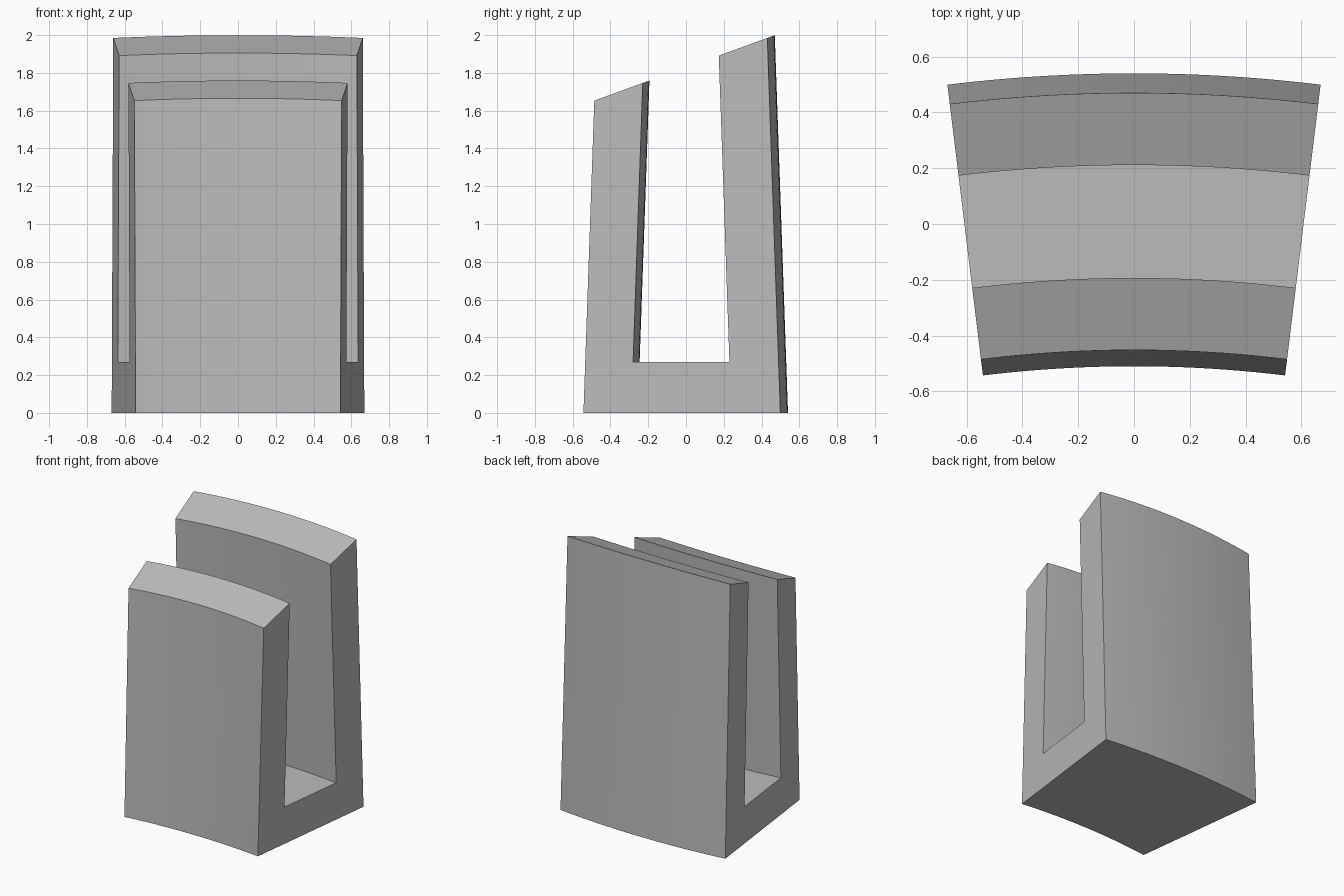
import bpy, bmesh, math

cube = bpy.data.objects.get("Cube")
if cube:
    bpy.data.objects.remove(cube, do_unlink=True)

AXIS_Y = -4.98                    # centre of the arc the block follows
HALF_ANGLE = math.radians(6.96)
SEGMENTS = 24
TAPER = 0.035                     # lean of every wall
SLOPE = math.tan(math.radians(20))  # slope of both wall tops
FLOOR = 0.27                      # slot floor height

grey = bpy.data.materials.new("plain grey")
grey.use_nodes = True
colour = (0.5, 0.5, 0.5, 1)
grey.diffuse_color = colour
grey.node_tree.nodes["Principled BSDF"].inputs["Base Color"].default_value = colour


def wall_top(base_y, lean, peak_y, peak_z, c):
    """Point where a leaning curved wall meets its flat sloping top."""
    r = base_y - AXIS_Y
    z = (peak_z + SLOPE * (r * c + AXIS_Y - peak_y)) / (1 - SLOPE * lean * c)
    return r + lean * z, z


def section(angle):
    """U-shaped cross-section as (radius, height) at one angle of the arc."""
    c = math.cos(angle)
    front, slot_front, slot_back, back = -0.51, -0.255, 0.278, 0.54
    tall, short = (0.472, 2.0), (-0.192, 1.76)
    return [
        (front - AXIS_Y, 0),
        (back - AXIS_Y, 0),
        wall_top(back, -TAPER, *tall, c),
        wall_top(slot_back, -TAPER, *tall, c),
        (slot_back - TAPER * FLOOR - AXIS_Y, FLOOR),
        (slot_front + TAPER * FLOOR - AXIS_Y, FLOOR),
        wall_top(slot_front, TAPER, *short, c),
        wall_top(front, TAPER, *short, c),
    ]


# Sweep the section along the arc and close both ends
bm = bmesh.new()
rings = []
for i in range(SEGMENTS + 1):
    a = HALF_ANGLE * (2 * i / SEGMENTS - 1)
    rings.append([bm.verts.new((r * math.sin(a), r * math.cos(a) + AXIS_Y, z))
                  for r, z in section(a)])
for near, far in zip(rings, rings[1:]):
    for j in range(len(near)):
        k = (j + 1) % len(near)
        bm.faces.new((near[j], near[k], far[k], far[j]))
bm.faces.new(rings[0])
bm.faces.new(rings[-1])
bmesh.ops.recalc_face_normals(bm, faces=bm.faces)

mesh = bpy.data.meshes.new("slotted_block")
bm.to_mesh(mesh)
bm.free()
mesh.materials.append(grey)
block = bpy.data.objects.new("slotted_block", mesh)
bpy.context.collection.objects.link(block)

# Smooth the curved walls, keep the corners sharp
bpy.ops.object.select_all(action='DESELECT')
block.select_set(True)
bpy.context.view_layer.objects.active = block
bpy.ops.object.shade_smooth_by_angle(angle=math.radians(15))
